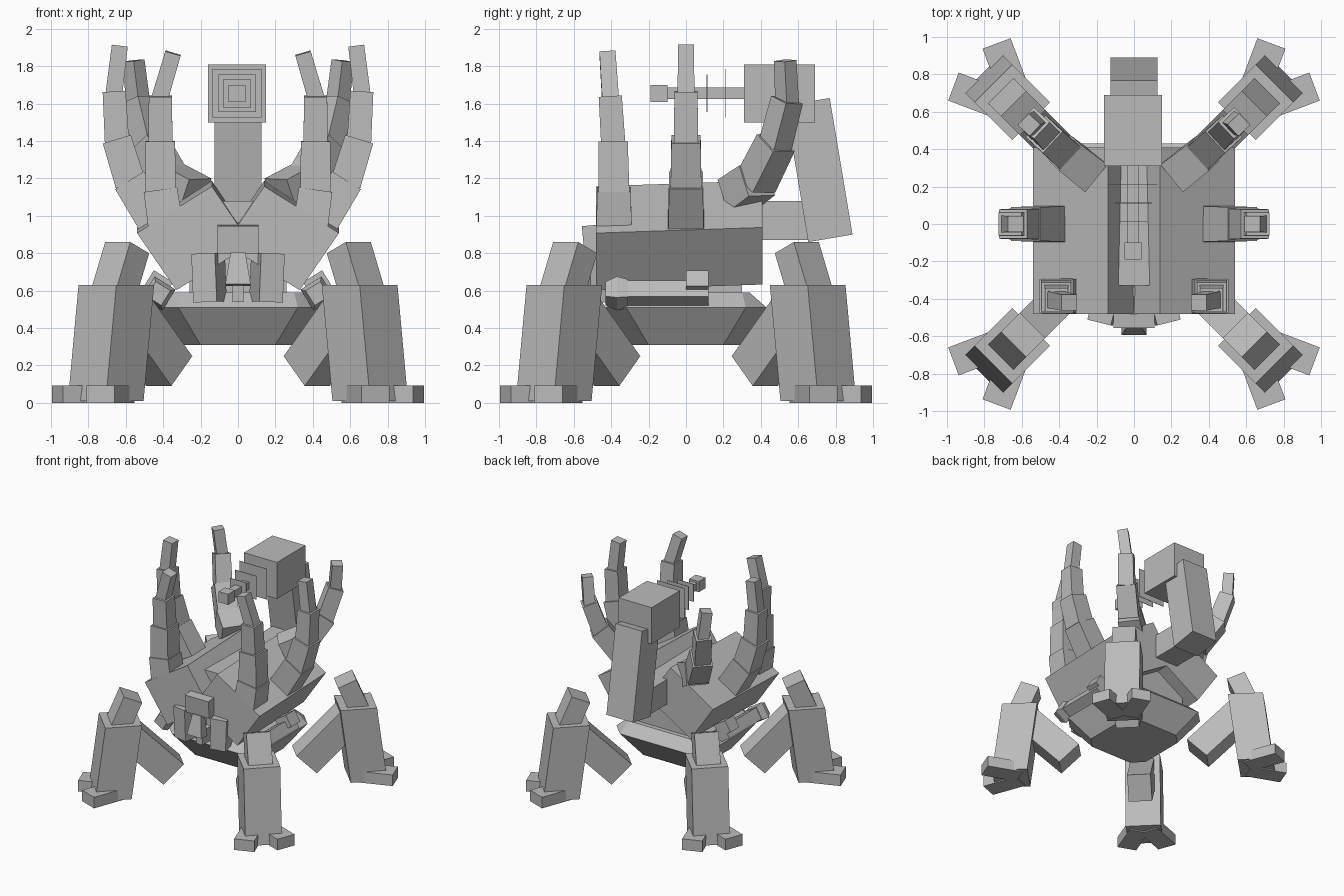
import bpy, bmesh, math
from mathutils import Vector

cube = bpy.data.objects.get("Cube")
if cube:
    bpy.data.objects.remove(cube, do_unlink=True)

stone = bpy.data.materials.new("plain_grey")
stone.use_nodes = True
grey = (0.5, 0.5, 0.5, 1)
stone.diffuse_color = grey
stone.node_tree.nodes["Principled BSDF"].inputs["Base Color"].default_value = grey


def loft(name, rings):
    """Closed solid through a list of matching rings of points."""
    bm = bmesh.new()
    loops = [[bm.verts.new(p) for p in ring] for ring in rings]
    n = len(loops[0])
    for a, b in zip(loops, loops[1:]):
        for i in range(n):
            j = (i + 1) % n
            bm.faces.new((a[i], a[j], b[j], b[i]))
    bm.faces.new(loops[0])
    bm.faces.new(loops[-1])
    bmesh.ops.recalc_face_normals(bm, faces=bm.faces)
    mesh = bpy.data.meshes.new(name)
    bm.to_mesh(mesh)
    bm.free()
    mesh.materials.append(stone)
    obj = bpy.data.objects.new(name, mesh)
    bpy.context.collection.objects.link(obj)
    return obj


def beam(name, p, q, w, d, side, taper=1.0):
    """Box running from p to q, w wide along side and d deep across it."""
    p, q = Vector(p), Vector(q)
    axis = (q - p).normalized()
    side = Vector(side)
    side = (side - axis * side.dot(axis)).normalized()
    up = axis.cross(side)
    corners = ((-1, -1), (1, -1), (1, 1), (-1, 1))
    rings = [[c + (side * w * i + up * d * j) * k / 2 for i, j in corners]
             for c, k in ((p, 1), (q, taper))]
    return loft(name, rings)


def box(name, lo, hi):
    x, y = (lo[0] + hi[0]) / 2, (lo[1] + hi[1]) / 2
    return beam(name, (x, y, lo[2]), (x, y, hi[2]), hi[0] - lo[0], hi[1] - lo[1], (1, 0, 0))


# Hip block: three stacked octagons
def octagon(reach, flat, z):
    pts = []
    for k in range(4):
        a = k * math.pi / 2
        for t in (-flat, flat):
            pts.append((reach * math.cos(a) - t * math.sin(a),
                        reach * math.sin(a) + t * math.cos(a), z))
    return pts


loft("hip_block", [octagon(0.29, 0.2, 0.31), octagon(0.43, 0.32, 0.51), octagon(0.34, 0.3, 0.59)])
box("waist", (-0.26, -0.28, 0.5), (0.26, 0.3, 0.85))

# Shell halves crossing in a V
profile = ((0.54, 0.92), (0.14, 1.17), (-0.07, 0.86), (0.33, 0.615))
for s, label in ((1, "left"), (-1, "right")):
    loft("shell_" + label, [[(s * x, y, z + dz) for x, z in profile]
                            for y, dz in ((-0.48, -0.012), (0.41, 0.018))])

# Spine, rear column and cannon
box("spine", (-0.11, -0.33, 0.87), (0.11, 0.7, 1.08))
beam("rear_column", (0, 0.772, 0.88), (0, 0.65, 1.61), 0.25, 0.24, (1, 0, 0))
cx, cz = -0.005, 1.655


def cannon_part(name, half, y0, y1):
    box(name, (cx - half, y0, cz - half), (cx + half, y1, cz + half))


cannon_part("cannon_housing", 0.155, 0.31, 0.69)
cannon_part("cannon_barrel", 0.03, -0.12, 0.33)
cannon_part("cannon_tip", 0.045, -0.19, -0.1)
for i, half in enumerate((0.13, 0.1, 0.075)):
    y = 0.21 - 0.1 * i
    cannon_part("cannon_plate_%d" % (i + 1), half, y, y + 0.004)

# Head and jaws
beam("head", (0, -0.55, 0.87), (0, -0.33, 0.89), 0.22, 0.15, (1, 0, 0))
beam("snout", (0, -0.53, 0.8), (0, -0.55, 0.63), 0.08, 0.05, (1, 0, 0), 1.7)
box("chin", (-0.03, -0.52, 0.54), (0.03, -0.4, 0.66))
for s, label in ((1, "left"), (-1, "right")):
    beam("jaw_" + label, (s * 0.16, -0.42, 0.8), (s * 0.15, -0.42, 0.54),
         0.13, 0.22, (1, s * 0.25, 0))

# Side guns slung under the shell
for s, label in ((1, "left"), (-1, "right")):
    side = (0.85, 0, s * 0.53)
    x, z = s * 0.425, 0.585
    beam("gun_barrel_" + label, (x, -0.34, z), (x, 0.12, z), 0.1, 0.1, side)
    beam("gun_stock_" + label, (x, 0.0, z + 0.05), (x, 0.12, z + 0.05), 0.12, 0.1, side)
    beam("gun_flare_" + label, (x, -0.31, z), (x, -0.37, z), 0.11, 0.11, side, 1.2)
    beam("gun_muzzle_" + label, (x, -0.37, z), (x, -0.43, z), 0.132, 0.132, side, 0.7)

# Curved back spikes made of four shrinking blocks
spikes = {
    "front": ([(0.38, -0.385, 0.9), (0.415, -0.385, 1.14), (0.415, -0.39, 1.4),
               (0.415, -0.405, 1.64), (0.347, -0.42, 1.87)], (0, 1, 0)),
    "middle": ([(0.45, 0, 0.98), (0.58, 0, 1.19), (0.648, 0, 1.41),
                (0.662, 0, 1.665), (0.632, 0, 1.91)], (0, 1, 0)),
    "back": ([(0.23, 0.27, 1.11), (0.37, 0.38, 1.19), (0.48, 0.48, 1.39),
              (0.535, 0.54, 1.62), (0.56, 0.53, 1.83)], (0.7, -0.75, 0)),
}
widths = (0.19, 0.165, 0.13, 0.09)
for place, (path, side) in spikes.items():
    for s, label in ((1, "left"), (-1, "right")):
        pts = [Vector((s * x, y, z)) for x, y, z in path]
        for i, w in enumerate(widths):
            start = pts[i] - (pts[i + 1] - pts[i]) * (0.08 if i else 0)
            beam("%s_spike_%s_%d" % (place, label, i + 1), start, pts[i + 1],
                 w, w, (s * side[0], side[1], 0), 0.95)

# Four diagonal legs, given as radial, sideways and height distances
for sx, sy, label in ((1, -1, "front_left"), (-1, -1, "front_right"),
                      (1, 1, "back_left"), (-1, 1, "back_right")):
    def place(r, t, z):
        h = math.sqrt(0.5)
        return Vector((sx * (r + t) * h, sy * (r - t) * h, z))

    across = place(0, 1, 0)
    beam(label + "_thigh", place(0.52, 0, 0.17), place(0.88, 0, 0.53), 0.19, 0.225, across)
    beam(label + "_knee", place(0.838, 0, 0.83), place(0.96, 0, 0.54), 0.19, 0.155, across)
    m = 0.143
    loft(label + "_shin", [[place(r + i * m, j * m, z) for i, j in
                            ((-1, -1), (1, -1), (1, 1), (-1, 1))]
                           for r, z in ((1.0, 0.01), (0.92, 0.63))])
    for k in (1, -1):
        beam("%s_toe_%d" % (label, 1 if k > 0 else 2), place(0.93, k * 0.04, 0.047),
             place(1.202, k * 0.163, 0.047), 0.16, 0.094, place(-0.41, k * 0.91, 0))
